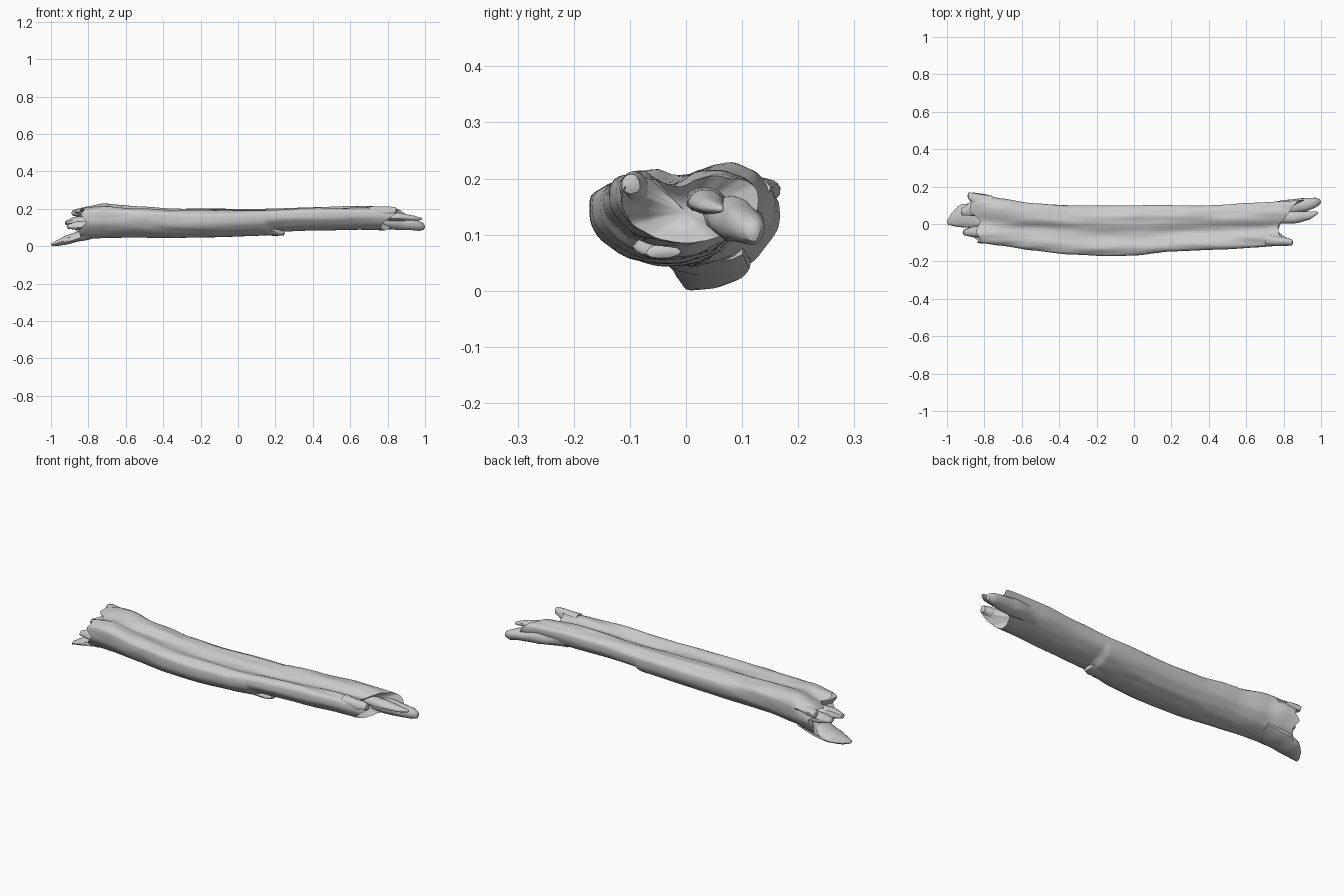
import bpy, bmesh, math
from mathutils import Vector, noise


def interp(table, x):
    """Smoothly interpolate rows (x, v1, v2, ...) at x."""
    if x <= table[0][0]:
        return table[0][1:]
    for a, b in zip(table, table[1:]):
        if x <= b[0]:
            t = (x - a[0]) / (b[0] - a[0])
            t = t * t * (3 - 2 * t) * 0.5 + t * 0.5
            return [p + (q - p) * t for p, q in zip(a[1:], b[1:])]
    return table[-1][1:]


def loft(name, rings, cap_a, cap_b):
    """Skin closed rings and close both ends with a fan to a cap point."""
    bm = bmesh.new()
    vs = [[bm.verts.new(p) for p in r] for r in rings]
    n = len(vs[0])
    for r, s in zip(vs, vs[1:]):
        for i in range(n):
            bm.faces.new((r[i], r[(i + 1) % n], s[(i + 1) % n], s[i]))
    for ring, cap in ((vs[0], cap_a), (vs[-1], cap_b)):
        c = bm.verts.new(cap)
        mid = [bm.verts.new(v.co.lerp(c.co, 0.3)) for v in ring]
        for i in range(n):
            j = (i + 1) % n
            bm.faces.new((ring[i], ring[j], mid[j], mid[i]))
            bm.faces.new((mid[i], mid[j], c))
    bmesh.ops.recalc_face_normals(bm, faces=bm.faces)
    me = bpy.data.meshes.new(name)
    bm.to_mesh(me)
    bm.free()
    ob = bpy.data.objects.new(name, me)
    bpy.context.collection.objects.link(ob)
    bpy.context.view_layer.objects.active = ob
    for o in bpy.context.selected_objects:
        o.select_set(False)
    ob.select_set(True)
    bpy.ops.object.shade_smooth_by_angle(angle=math.radians(45))
    return ob


# Log outline: x, front y, back y, bottom z, top z
OUTLINE = [
    (-0.90, -0.095, 0.172, 0.030, 0.195), (-0.80, -0.105, 0.16, 0.040, 0.222),
    (-0.72, -0.115, 0.138, 0.044, 0.236), (-0.55, -0.14, 0.112, 0.046, 0.220),
    (-0.35, -0.163, 0.10, 0.043, 0.210), (-0.15, -0.172, 0.098, 0.047, 0.206),
    (0.05, -0.168, 0.10, 0.054, 0.206), (0.225, -0.153, 0.10, 0.060, 0.207),
    (0.25, -0.148, 0.10, 0.079, 0.208), (0.45, -0.138, 0.102, 0.085, 0.217),
    (0.65, -0.125, 0.112, 0.089, 0.221), (0.80, -0.115, 0.12, 0.086, 0.216),
    (0.92, -0.105, 0.13, 0.088, 0.200)]

# Broken ends: angle round the log (0 back, 90 top, 180 front), left x, right x
BREAK = [
    (0, -0.85, 0.90), (25, -0.885, 0.87), (50, -0.87, 0.84), (75, -0.88, 0.81),
    (95, -0.82, 0.77), (120, -0.845, 0.775), (150, -0.82, 0.84), (170, -0.84, 0.85),
    (190, -0.81, 0.81), (215, -0.85, 0.77), (240, -0.84, 0.76), (265, -0.87, 0.78),
    (290, -0.90, 0.80), (320, -0.86, 0.88), (345, -0.88, 0.91), (360, -0.85, 0.90)]

# Main log with a shallow trough on its top side
N, M = 64, 110
rings = []
for k in range(M + 1):
    ring = []
    for i in range(N):
        a = 2 * math.pi * i / N
        left, right = interp(BREAK, math.degrees(a))
        t = k / M
        # ends follow the break, the middle stays square to the axis
        w = abs(2 * t - 1) ** 6
        x = (left + (right - left) * t) * w + (-0.84 + 1.64 * t) * (1 - w)
        # the bark lip under the log runs further left toward the front
        y0, y1, zb, zt = interp(OUTLINE, x + 0.1 * max(0, -math.cos(a)) * math.exp(-((x - .2) / .15) ** 2))
        c, s = math.cos(a), math.sin(a)
        zm = zb + 0.62 * (zt - zb)
        y = (y0 + y1) / 2 + (y1 - y0) / 2 * c
        if s < 0:
            z = zm + (zm - zb) * s
        else:
            groove = math.exp(-((c + 0.15) / 0.4) ** 2)
            z = zm + (zt - zm) * s ** 0.6 - 0.03 * groove
        # long grain ridges, stronger on the torn top side
        g = noise.noise(Vector((x * 4, y * 30, z * 30)))
        amp = 0.007 if s > 0.1 else 0.003
        ring.append((x, y + 0.003 * g * c, z + amp * g * (1 if s > 0 else -1)))
    rings.append(ring)
loft("log", rings, (-0.77, 0.02, 0.14), (0.72, 0.0, 0.14))


def splinter(name, stations, n=16):
    """Tapered broken sliver: stations are x, y, z, half width, half height."""
    rows = []
    x0, x1 = stations[0][0], stations[-1][0]
    for k in range(15):
        x = x0 + (x1 - x0) * k / 14
        y, z, ry, rz = interp(stations, x) if x1 > x0 else interp(stations[::-1], x)
        row = []
        for i in range(n):
            a = 2 * math.pi * i / n
            f = 1 + 0.15 * noise.noise(Vector((x * 12, math.cos(a) * 1.5 + y * 9, math.sin(a) * 1.5)))
            row.append((x, y + ry * f * math.cos(a), max(0, z + rz * f * math.sin(a))))
        rows.append(row)
    tip = stations[-1]
    loft(name, rows, stations[0][:3], (tip[0] + math.copysign(0.006, x1 - x0), tip[1], tip[2]))


# Left end: low tongue and small torn slivers
splinter("left_tongue", [(-0.74, 0.03, 0.075, 0.07, 0.025), (-0.84, 0.04, 0.055, 0.075, 0.03),
                         (-0.92, 0.045, 0.032, 0.062, 0.024), (-0.965, 0.03, 0.018, 0.04, 0.016),
                         (-0.994, 0.01, 0.009, 0.015, 0.008)])
splinter("left_front_sliver", [(-0.76, -0.03, 0.11, 0.04, 0.03), (-0.86, -0.04, 0.11, 0.032, 0.025),
                               (-0.91, -0.045, 0.105, 0.015, 0.012)])
splinter("left_back_sliver", [(-0.76, 0.09, 0.14, 0.05, 0.03), (-0.87, 0.08, 0.135, 0.04, 0.022),
                              (-0.92, 0.065, 0.125, 0.02, 0.012)])
splinter("left_top_sliver", [(-0.76, 0.10, 0.185, 0.05, 0.025), (-0.85, 0.13, 0.18, 0.035, 0.022),
                             (-0.885, 0.15, 0.178, 0.018, 0.015)])

# Right end: long back tine, thin inner tine, front rim tip
splinter("right_back_tine", [(0.66, 0.06, 0.15, 0.045, 0.045), (0.82, 0.085, 0.13, 0.045, 0.043),
                             (0.92, 0.10, 0.118, 0.036, 0.034), (0.975, 0.115, 0.108, 0.026, 0.026),
                             (0.994, 0.118, 0.105, 0.014, 0.016)])
splinter("right_inner_tine", [(0.70, 0.04, 0.165, 0.04, 0.03), (0.86, 0.035, 0.158, 0.032, 0.022),
                              (0.94, 0.045, 0.15, 0.022, 0.014), (0.98, 0.06, 0.146, 0.008, 0.006)])
splinter("right_front_tip", [(0.70, -0.085, 0.185, 0.03, 0.03), (0.80, -0.092, 0.185, 0.026, 0.028),
                             (0.845, -0.098, 0.19, 0.016, 0.018)])

# Raised bark lip at the end of the lower bark
splinter("bark_lip", [(0.10, -0.045, 0.085, 0.06, 0.026), (0.20, -0.045, 0.078, 0.05, 0.021),
                      (0.245, -0.04, 0.070, 0.03, 0.012)])
